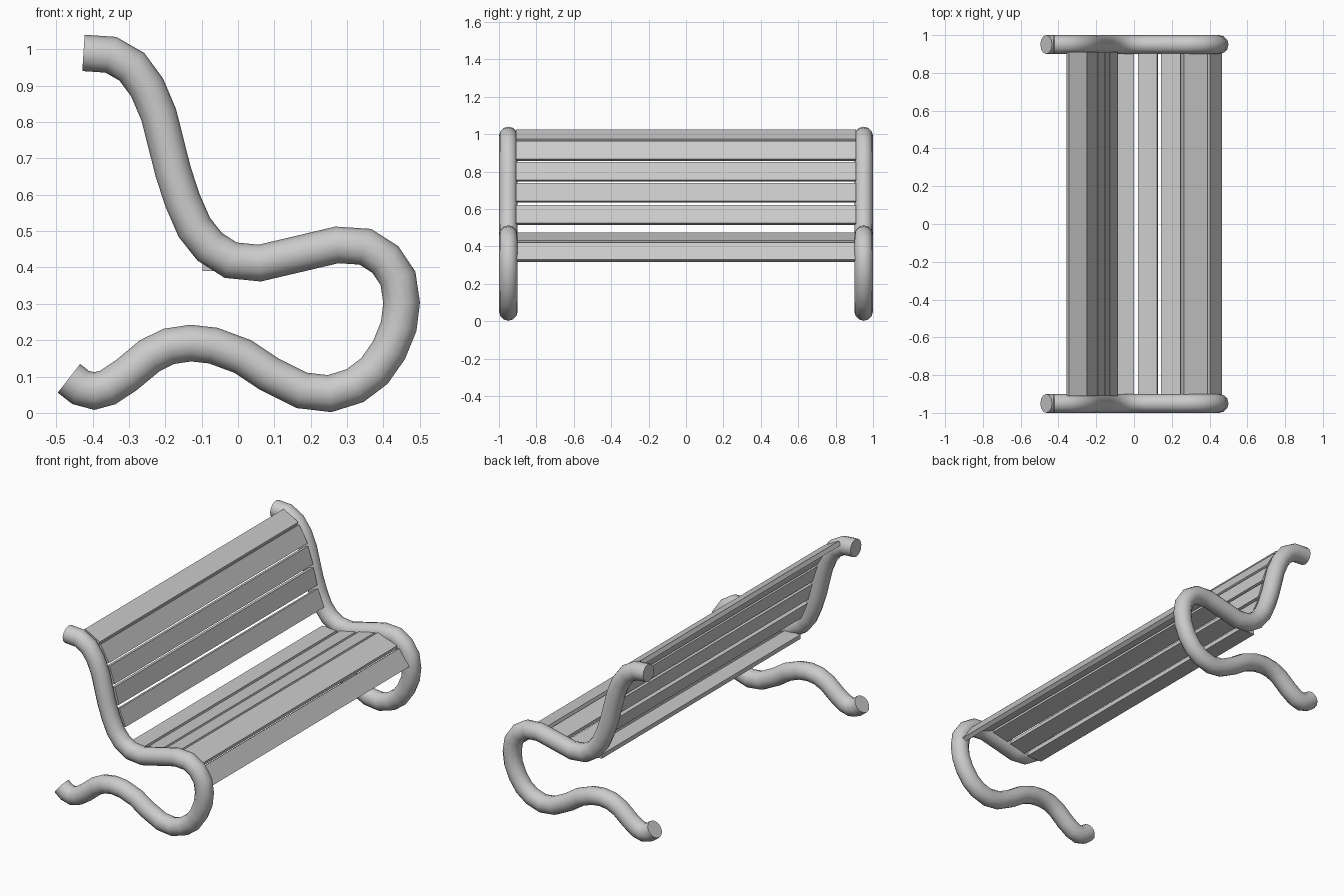
import bpy, bmesh, math
from mathutils import Vector

if "Cube" in bpy.data.objects:
    bpy.data.objects.remove(bpy.data.objects["Cube"])

# centre line of the bent tube as (x, z), from the top of the back to the rear foot
PATH = [(-.425, .99), (-.35, .985), (-.292, .952), (-.25, .895), (-.218, .82),
        (-.178, .662), (-.152, .583), (-.12, .51), (-.078, .457), (-.02, .42),
        (.06, .412), (.272, .462), (.35, .457), (.405, .422), (.44, .37),
        (.45, .303), (.442, .238), (.415, .172), (.375, .115), (.322, .075),
        (.252, .053), (.175, .062), (.085, .107), (.013, .155), (-.068, .185),
        (-.13, .192), (-.19, .183), (-.243, .157), (-.308, .103), (-.358, .07),
        (-.395, .06), (-.433, .07), (-.465, .095)]
RADIUS, SIDES = 0.05, 12

# exposed faces of the slats: two edges (x, z); thickness goes to the far side
BACK = [((-.345, 1.025), (-.25, .975)), ((-.245, .962), (-.19, .868)),
        ((-.187, .852), (-.155, .755)), ((-.153, .738), (-.127, .642)),
        ((-.124, .622), (-.084, .525))]
SEAT = [((-.097, .415), (0, .415)), ((.02, .418), (.122, .44)),
        ((.142, .446), (.245, .469)), ((.265, .475), (.39, .432)),
        ((.403, .42), (.467, .33))]
THICK, HALF = 0.025, 0.91


def add_object(name, bm):
    bmesh.ops.recalc_face_normals(bm, faces=bm.faces)
    me = bpy.data.meshes.new(name)
    bm.to_mesh(me)
    bm.free()
    ob = bpy.data.objects.new(name, me)
    bpy.context.collection.objects.link(ob)
    return ob


def tube(name, y):
    pts = [Vector(p) for p in PATH]
    bm = bmesh.new()
    rings = []
    for i, p in enumerate(pts):
        a = (p - pts[i - 1]).normalized() if i else None
        b = (pts[i + 1] - p).normalized() if i < len(pts) - 1 else None
        a, b = a or b, b or a
        t = (a + b).normalized()
        n = Vector((-t.y, t.x)) / t.dot(a)      # mitred joint keeps the width
        ring = []
        for k in range(SIDES):
            ang = 2 * math.pi * k / SIDES
            q = p + n * RADIUS * math.cos(ang)
            ring.append(bm.verts.new((q.x, y + RADIUS * math.sin(ang), q.y)))
        rings.append(ring)
    for r, s in zip(rings, rings[1:]):
        for k in range(SIDES):
            m = (k + 1) % SIDES
            bm.faces.new((r[k], r[m], s[m], s[k]))
    bm.faces.new(rings[0])
    bm.faces.new(rings[-1])
    ob = add_object(name, bm)
    bpy.ops.object.select_all(action='DESELECT')
    bpy.context.view_layer.objects.active = ob
    ob.select_set(True)
    bpy.ops.object.shade_smooth_by_angle(angle=math.radians(40))


def slat(name, edge_a, edge_b):
    a, b = Vector(edge_a), Vector(edge_b)
    d = (b - a).normalized()
    off = Vector((d.y, -d.x)) * THICK
    bm = bmesh.new()
    ends = [[bm.verts.new((p.x, y, p.y)) for p in (a, b, b + off, a + off)]
            for y in (-HALF, HALF)]
    for e in ends:
        bm.faces.new(e)
    for k in range(4):
        m = (k + 1) % 4
        bm.faces.new((ends[0][k], ends[0][m], ends[1][m], ends[1][k]))
    add_object(name, bm)


# side frames
tube("side_frame_near", -0.95)
tube("side_frame_far", 0.95)

# back and seat boards
for label, slats in (("back_slat", BACK), ("seat_slat", SEAT)):
    for i, (a, b) in enumerate(slats):
        slat(f"{label}_{i + 1}", a, b)
